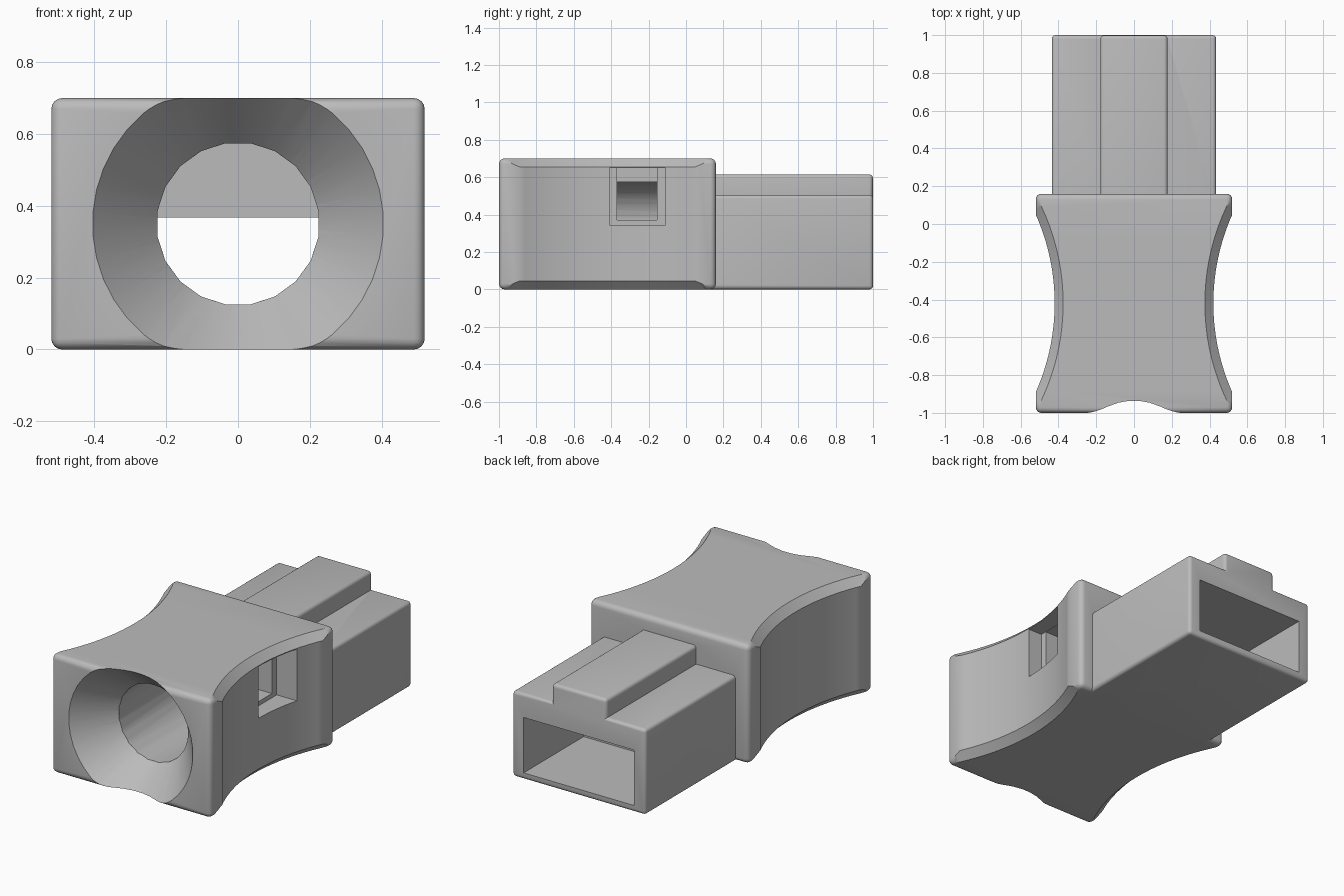
import bpy, bmesh, math
from mathutils import Matrix, Vector

cube = bpy.data.objects.get("Cube")
if cube:
    bpy.data.objects.remove(cube, do_unlink=True)

grey = bpy.data.materials.new("plain grey")
grey.use_nodes = True
COLOUR = (0.5, 0.5, 0.5, 1)
grey.diffuse_color = COLOUR
grey.node_tree.nodes["Principled BSDF"].inputs["Base Color"].default_value = COLOUR


def finish(bm, name):
    bmesh.ops.recalc_face_normals(bm, faces=bm.faces[:])
    mesh = bpy.data.meshes.new(name)
    bm.to_mesh(mesh)
    bm.free()
    mesh.materials.append(grey)
    ob = bpy.data.objects.new(name, mesh)
    bpy.context.collection.objects.link(ob)
    return ob


def box(name, low, high, bevel=0):
    low, high = Vector(low), Vector(high)
    bm = bmesh.new()
    bmesh.ops.create_cube(bm, size=1, matrix=Matrix.Translation((low + high) / 2)
                          @ Matrix.Diagonal((*(high - low), 1)))
    if bevel:
        bmesh.ops.bevel(bm, geom=bm.edges[:], offset=bevel, segments=4,
                        profile=0.5, affect='EDGES')
    return finish(bm, name)


def round_y(name, y0, y1, r0, r1, sides):
    """Cylinder or cone along y, with a flat side on top."""
    bm = bmesh.new()
    turn = Matrix.Rotation(math.pi / sides, 4, 'Y') @ Matrix.Rotation(-math.pi / 2, 4, 'X')
    bmesh.ops.create_cone(bm, cap_ends=True, segments=sides, radius1=r0, radius2=r1,
                          depth=y1 - y0,
                          matrix=Matrix.Translation((0, (y0 + y1) / 2, HEIGHT / 2)) @ turn)
    return finish(bm, name)


def waist_cutter(name, side):
    """Large upright drum with flared ends: scoops the side and chamfers its rims."""
    radius, flare, over = 1.155, 0.045, 0.05
    rim = radius + flare + over
    profile = [(0, -over), (rim, -over), (radius, flare), (radius, HEIGHT - flare),
               (rim, HEIGHT + over), (0, HEIGHT + over)]
    bm = bmesh.new()
    verts = [bm.verts.new((r, 0, z)) for r, z in profile]
    edges = [bm.edges.new(pair) for pair in zip(verts, verts[1:])]
    bmesh.ops.spin(bm, geom=verts + edges, axis=(0, 0, 1), cent=(0, 0, 0),
                   angle=math.tau, steps=128, use_duplicate=False)
    bmesh.ops.remove_doubles(bm, verts=bm.verts[:], dist=0.0001)
    bmesh.ops.translate(bm, verts=bm.verts[:], vec=(side * (0.42 + radius), -0.42, 0))
    return finish(bm, name)


def combine(target, other, operation):
    other.hide_render = True
    mod = target.modifiers.new(operation.lower(), 'BOOLEAN')
    mod.operation, mod.solver, mod.object = operation, 'EXACT', other
    bpy.ops.object.select_all(action='DESELECT')
    bpy.context.view_layer.objects.active = target
    target.select_set(True)
    bpy.ops.object.modifier_apply(modifier=mod.name)
    bpy.data.objects.remove(other, do_unlink=True)


HEIGHT = 0.7

# Grip with scooped sides
shell = box("connector_shell", (-0.52, -1, 0), (0.52, 0.16, HEIGHT), 0.03)
for side in (-1, 1):
    combine(shell, waist_cutter("waist_cutter", side), 'DIFFERENCE')

# Plug sleeve and the raised key along its top
combine(shell, box("sleeve", (-0.435, 0.08, 0), (0.435, 1, 0.505), 0.02), 'UNION')
combine(shell, box("key_ridge", (-0.178, 0.07, 0.42), (0.178, 0.999, 0.615), 0.02), 'UNION')

# Cable funnel, bore, rear socket and stepped side window
cutters = [
    round_y("funnel", -1.1, -0.787, 0.49, 0.225, 40),
    round_y("bore", -0.85, 0.45, 0.227, 0.227, 20),
    box("socket", (-0.36, 0.44, 0.04), (0.36, 1.1, 0.367)),
    box("window_rim", (0.33, -0.41, 0.345), (0.6, -0.11, 0.65)),
    box("window_core", (0, -0.37, 0.37), (0.4, -0.155, 0.648)),
]
for cutter in cutters:
    combine(shell, cutter, 'DIFFERENCE')

bpy.ops.object.select_all(action='DESELECT')
bpy.context.view_layer.objects.active = shell
shell.select_set(True)
bpy.ops.object.shade_smooth_by_angle(angle=math.radians(30))
